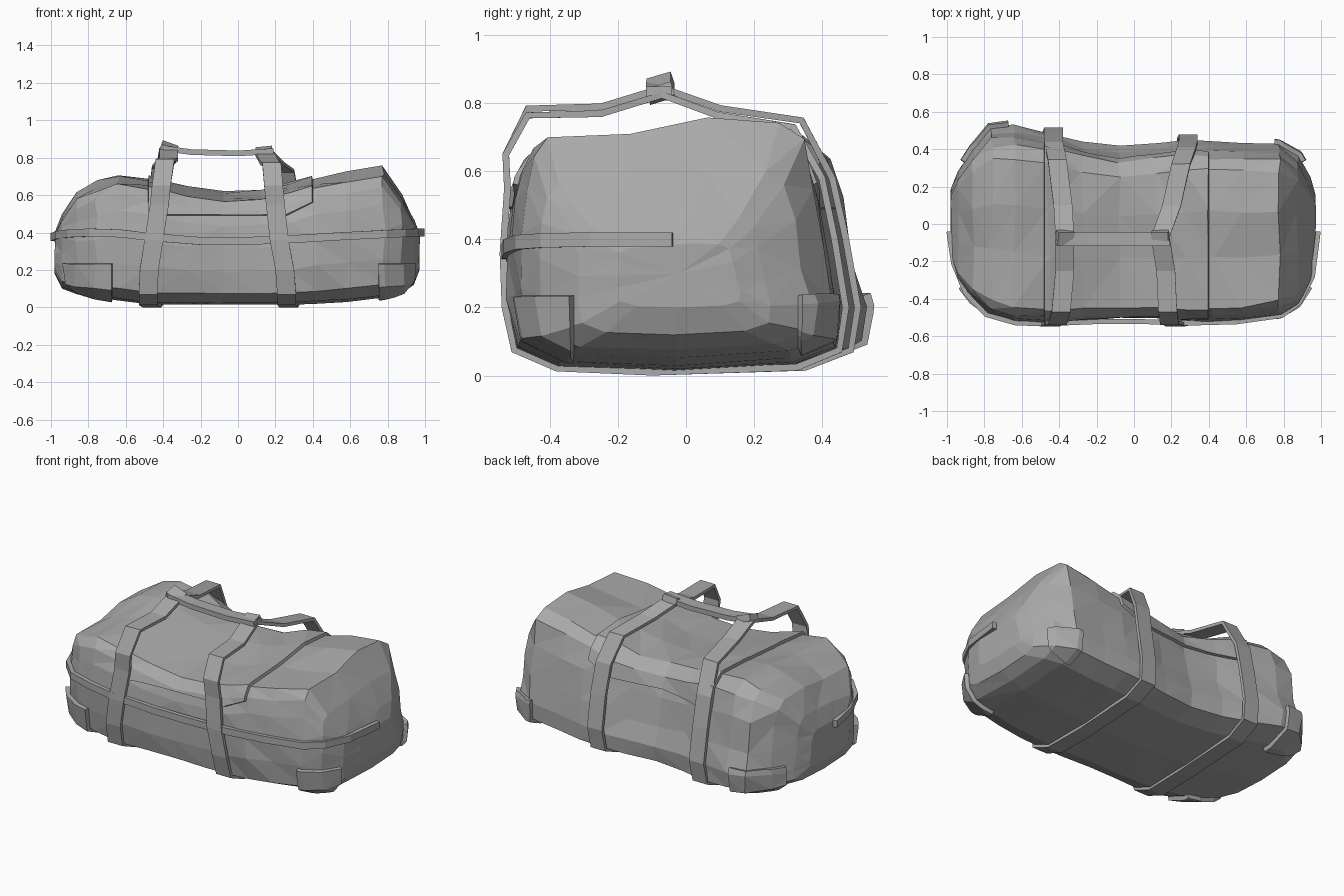
import bpy, bmesh, random
from mathutils import Vector, Matrix

random.seed(4)
old = bpy.data.objects.get("Cube")
if old:
    bpy.data.objects.remove(old, do_unlink=True)

GREY = (0.40, 0.40, 0.40, 1)
mat = bpy.data.materials.new("grey canvas")
mat.use_nodes = True
mat.diffuse_color = GREY
bsdf = mat.node_tree.nodes["Principled BSDF"]
bsdf.inputs["Base Color"].default_value = GREY
bsdf.inputs["Roughness"].default_value = 0.9


def add_object(name, bm, thickness=0, offset=1):
    bmesh.ops.recalc_face_normals(bm, faces=bm.faces)
    mesh = bpy.data.meshes.new(name)
    bm.to_mesh(mesh)
    bm.free()
    mesh.materials.append(mat)
    obj = bpy.data.objects.new(name, mesh)
    bpy.context.collection.objects.link(obj)
    if thickness:
        mod = obj.modifiers.new("thickness", "SOLIDIFY")
        mod.thickness = thickness
        mod.offset = offset
    return obj


# Bag body: one unit cross-section lofted through stations along x
SECTION = [(0, 0), (-.7, .02), (-.95, .10), (-1, .3), (-1, .5), (-.97, .7),
           (-.93, .83), (-.85, .91), (-.3, .94), (.2, .99), (.66, .985), (.8, .9),
           (.88, .72), (.93, .45), (1, .25), (.98, .1), (.72, .03)]
# x, front y, back y, bottom z, top z
STATIONS = [(-.98, -.19, .19, .18, .40), (-.94, -.30, .29, .10, .50),
            (-.86, -.405, .41, .07, .625), (-.76, -.49, .515, .055, .68),
            (-.64, -.52, .525, .035, .715), (-.46, -.525, .49, .012, .69),
            (-.28, -.515, .44, .012, .64), (-.08, -.505, .41, .012, .605),
            (.12, -.51, .43, .012, .615), (.28, -.52, .45, .012, .655),
            (.42, -.52, .45, .02, .69), (.58, -.51, .44, .03, .725),
            (.78, -.485, .43, .05, .758), (.875, -.43, .37, .075, .61),
            (.94, -.32, .25, .12, .47), (.97, -.2, .16, .2, .39)]


def build_body():
    bm = bmesh.new()
    rings = []
    for x, front, back, low, high in STATIONS:
        mid, half = (front + back) / 2, (back - front) / 2
        ring = []
        for u, v in SECTION:
            wobble = (.015 if v > .2 else .004) * (high - low)
            shift = Vector([random.uniform(-wobble, wobble) for _ in range(3)])
            spot = Vector((x, mid + half * u, low + (high - low) * v))
            ring.append(bm.verts.new(spot + shift))
        rings.append(ring)
    n = len(SECTION)
    for a, b in zip(rings, rings[1:]):
        for i in range(n):
            j = (i + 1) % n
            bm.faces.new((a[i], a[j], b[j], b[i]))
    # Close each end with a fan around its middle
    for ring in (rings[0], rings[-1]):
        hub = bm.verts.new(sum((v.co for v in ring), Vector()) / n)
        for i in range(n):
            bm.faces.new((ring[i], ring[(i + 1) % n], hub))
    bmesh.ops.triangulate(bm, faces=bm.faces, quad_method="SHORT_EDGE")
    return bm


body = add_object("bag_body", build_body())


def cover(name, thickness, *cuts):
    """Trim a copy of the body skin; each cut keeps points with normal.p > limit."""
    bm = bmesh.new()
    bm.from_mesh(body.data)
    for normal, limit in cuts:
        normal = Vector(normal)
        bmesh.ops.bisect_plane(bm, geom=bm.verts[:] + bm.edges[:] + bm.faces[:],
                               plane_co=normal * limit / normal.length_squared,
                               plane_no=normal, clear_inner=True)
    return add_object(name, bm, thickness)


# Top flap with slanted corners, and guards on the four lower corners
cover("top_flap", .018, ((1, 0, 0), -.48), ((-1, 0, 0), -.40), ((0, 0, 1), .49),
      ((-1, 0, 2), .72))
for side, sx, inner in (("left", 1, .75), ("right", -1, .67)):
    for end, sy in (("front", -1), ("back", 1)):
        cover(f"{end}_{side}_corner_guard", .025,
              ((sx, 0, 0), inner), ((0, sy, 0), .33), ((0, 0, -1), -.235))


def ribbon(name, points, width, thickness, axis, closed):
    """A flat strip of given width across the axis, through the points."""
    bm = bmesh.new()
    half = Vector(axis) * width / 2
    pairs = [(bm.verts.new(Vector(p) - half), bm.verts.new(Vector(p) + half))
             for p in points]
    following = pairs[1:] + (pairs[:1] if closed else [])
    for (a, b), (c, d) in zip(pairs, following):
        bm.faces.new((a, b, d, c))
    return add_object(name, bm, thickness, 0)


# Band around the front and both ends, sagging in the middle
BAND = [(-.99, -.04, .375), (-.965, -.21, .385), (-.9, -.37, .395),
        (-.79, -.485, .4), (-.63, -.53, .395), (-.46, -.533, .375),
        (-.2, -.522, .355), (.05, -.522, .355), (.3, -.53, .365),
        (.55, -.523, .38), (.79, -.49, .392), (.885, -.42, .397),
        (.955, -.28, .4), (.985, -.04, .4)]
ribbon("side_band", BAND, .042, .026, (0, 0, 1), False)

# Carrying straps: y, z, x of right strap, x of left strap
PATH = [(-.1, .01, -.46, .27), (-.38, .022, -.48, .26), (-.505, .075, -.48, .26),
        (-.532, .2, -.475, .25), (-.538, .36, -.45, .22), (-.525, .55, -.42, .2),
        (-.53, .65, -.41, .19), (-.465, .785, -.39, .18), (-.25, .79, -.37, .17),
        (-.07, .845, -.37, .14), (.1, .785, -.38, .2), (.34, .75, -.41, .25),
        (.43, .58, -.43, .28), (.47, .4, -.43, .29), (.505, .2, -.43, .29),
        (.485, .075, -.44, .28), (.35, .024, -.45, .28)]
# The left strap is shorter at the back and lies lower over the top
for name, column, reach, drop in (("right_strap", 2, 1, 0), ("left_strap", 3, .93, .02)):
    points = [(p[column], p[0] * (reach if p[0] > 0 else 1),
               p[1] - (drop if p[1] > .7 else 0)) for p in PATH]
    ribbon(name, points, .1, .02, (1, 0, 0), True)

# Grip bar joining the straps, with a folded clasp at each end
ribbon("grip_bar", [(-.40, -.08, .85), (-.25, -.08, .83), (0, -.08, .823),
                    (.19, -.08, .835)], .075, .03, (0, 1, 0), False)
for name, x, z, tilt in (("right_clasp", -.37, .85, .35), ("left_clasp", .14, .83, -.1)):
    bm = bmesh.new()
    bmesh.ops.create_cube(bm, size=1)
    bmesh.ops.scale(bm, vec=(.09, .075, .04), verts=bm.verts)
    turn = Matrix.Rotation(tilt, 3, "Y") @ Matrix.Rotation(.3, 3, "X")
    bmesh.ops.rotate(bm, matrix=turn, verts=bm.verts)
    bmesh.ops.translate(bm, vec=(x, -.075, z), verts=bm.verts)
    add_object(name, bm)
